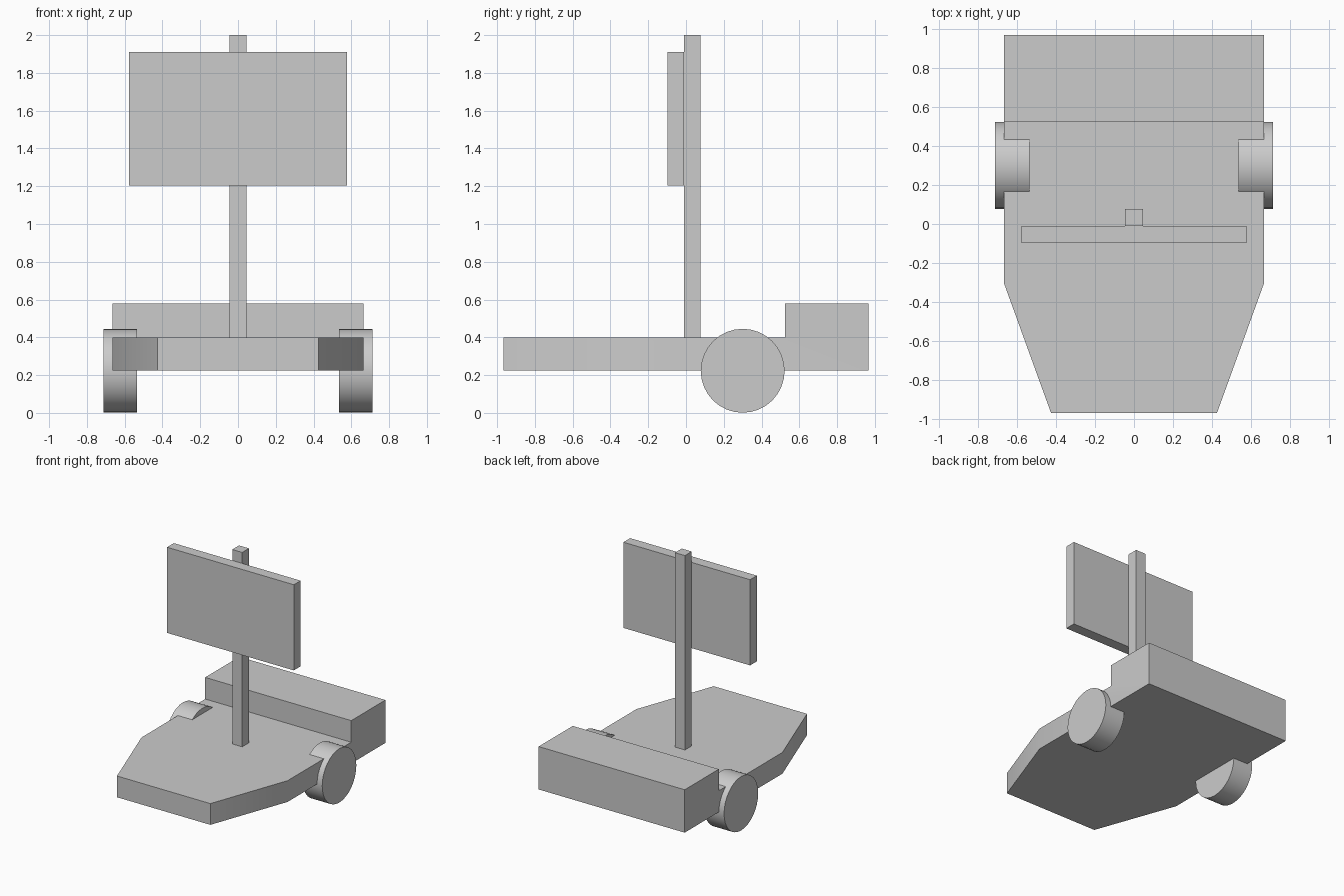
import bpy, bmesh, math
from mathutils import Vector, Matrix

if "Cube" in bpy.data.objects:
    bpy.data.objects.remove(bpy.data.objects["Cube"])


def finish(bm, name):
    bmesh.ops.recalc_face_normals(bm, faces=bm.faces)
    mesh = bpy.data.meshes.new(name)
    bm.to_mesh(mesh)
    bm.free()
    obj = bpy.data.objects.new(name, mesh)
    bpy.context.collection.objects.link(obj)
    return obj


def box(name, lo, hi):
    lo, hi = Vector(lo), Vector(hi)
    bm = bmesh.new()
    mat = Matrix.Translation((lo + hi) / 2) @ Matrix.Diagonal((*(hi - lo), 1))
    bmesh.ops.create_cube(bm, size=1, matrix=mat)
    return finish(bm, name)


def smooth(obj):
    bpy.ops.object.select_all(action='DESELECT')
    obj.select_set(True)
    bpy.context.view_layer.objects.active = obj
    bpy.ops.object.shade_smooth_by_angle(angle=math.radians(30))


# Tapered deck with raised rear block, one continuous body
outline = [(-0.425, -0.967), (0.425, -0.967), (0.665, -0.305),
           (0.665, 0.967), (-0.665, 0.967), (-0.665, -0.305)]
bm = bmesh.new()
low = [bm.verts.new((x, y, 0.225)) for x, y in outline]
top = [bm.verts.new((x, y, 0.4)) for x, y in outline]
bm.faces.new(low[::-1])
bm.faces.new(top)
for i in range(6):
    j = (i + 1) % 6
    bm.faces.new((low[i], low[j], top[j], top[i]))
bmesh.ops.bisect_plane(bm, geom=bm.verts[:] + bm.edges[:] + bm.faces[:],
                       plane_co=(0, 0.523, 0), plane_no=(0, 1, 0))
bm.normal_update()
rear = [f for f in bm.faces
        if f.normal.z > 0.9 and f.calc_center_median().y > 0.523]
ext = bmesh.ops.extrude_face_region(bm, geom=rear)
bmesh.ops.translate(bm, vec=(0, 0, 0.178),
                    verts=[v for v in ext['geom'] if isinstance(v, bmesh.types.BMVert)])
# Merge the coplanar side and bottom faces
bmesh.ops.dissolve_limit(bm, angle_limit=0.01, verts=bm.verts[:], edges=bm.edges[:])
smooth(finish(bm, "cart_body"))

# Wheels, overlapping the deck edges
for side, label in ((-1, "left"), (1, "right")):
    bpy.ops.mesh.primitive_cylinder_add(
        vertices=32, radius=0.222, depth=0.178,
        location=(side * 0.623, 0.3, 0.223), rotation=(0, math.pi / 2, 0))
    wheel = bpy.context.object
    wheel.name = "wheel_" + label
    smooth(wheel)

# Mast and square sail board
box("mast", (-0.045, -0.01, 0.4), (0.045, 0.078, 2.0))
box("sail_board", (-0.577, -0.098, 1.205), (0.577, -0.01, 1.91))
